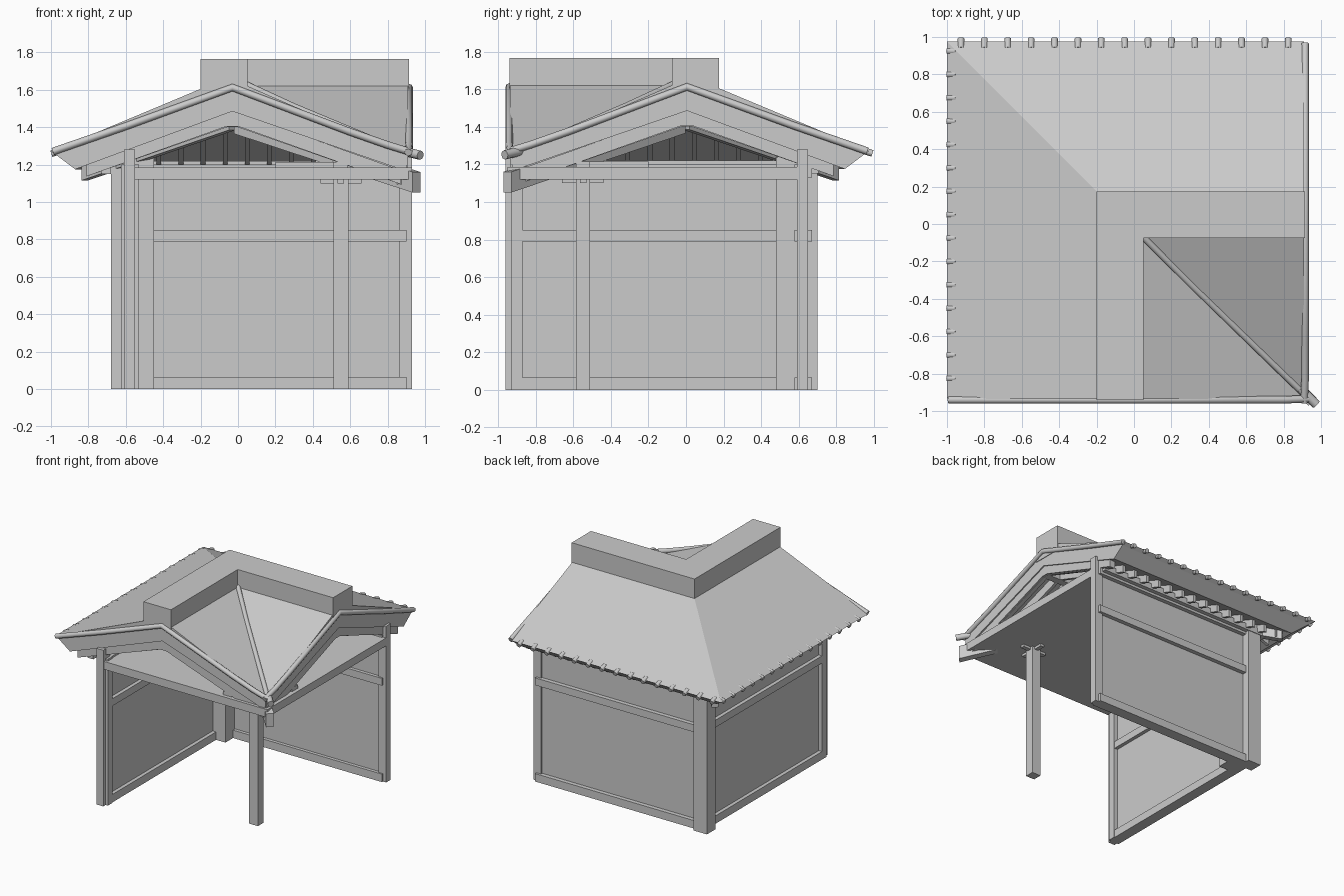
import bpy, bmesh, math
from mathutils import Vector

if "Cube" in bpy.data.objects:
    bpy.data.objects.remove(bpy.data.objects["Cube"])

D = 0.025        # the two roof arms mirror across the diagonal y = -x - D
Y0 = -0.935      # gable plane of the front arm
RX = -0.03       # ridge line of the front arm


def swap(v):
    return Vector((-v[1] - D, -v[0] - D, v[2]))


def add_mesh(name, solids, both=False):
    """Each solid is a pair of matching end loops; 'both' adds the other arm."""
    for k in range(2 if both else 1):
        bm = bmesh.new()
        for a, b in solids:
            va = [bm.verts.new(swap(p) if k else p) for p in a]
            vb = [bm.verts.new(swap(p) if k else p) for p in b]
            bm.faces.new(va)
            bm.faces.new(vb[::-1])
            for i in range(len(va)):
                j = (i + 1) % len(va)
                bm.faces.new((va[i], vb[i], vb[j], va[j]))
        bmesh.ops.recalc_face_normals(bm, faces=bm.faces)
        me = bpy.data.meshes.new(name)
        bm.to_mesh(me)
        bm.free()
        ob = bpy.data.objects.new(name + ("_side" if k else ""), me)
        bpy.context.collection.objects.link(ob)


def prism(profile, y0, y1=None):
    """Extrude an (x, z) profile along y; with no y1 it stops at the mitre."""
    return ([(x, y0, z) for x, z in profile],
            [(x, -x - D if y1 is None else y1, z) for x, z in profile])


def box(x0, x1, y0, y1, z0, z1):
    return prism([(x0, z0), (x1, z0), (x1, z1), (x0, z1)], y0, y1)


def beam(p, q, w, h):
    p, q = Vector(p), Vector(q)
    d = q - p
    s = Vector((-d.y, d.x, 0)).normalized() * w / 2
    u = Vector((0, 0, h / 2))
    return [p - s - u, p + s - u, p + s + u, p - s + u], [q - s - u, q + s - u, q + s + u, q - s + u]


def pipe(name, pts, r, both=False):
    for k in range(2 if both else 1):
        cu = bpy.data.curves.new(name, 'CURVE')
        cu.dimensions = '3D'
        cu.bevel_depth, cu.bevel_resolution = r, 2
        cu.use_fill_caps = True
        sp = cu.splines.new('POLY')
        sp.points.add(len(pts) - 1)
        for pt, c in zip(sp.points, pts):
            pt.co = (*(swap(c) if k else c), 1)
        ob = bpy.data.objects.new(name + ("_side" if k else ""), cu)
        bpy.context.collection.objects.link(ob)


def under(x):    # underside height of the rafters
    return 1.41 - 0.35 * abs(x - RX)


# roof arms, mitred at hip and valley, with slanted eave
add_mesh("roof", [prism([(-1, 1.27), (-0.2, 1.605), (RX, 1.64), (0.05, 1.62), (0.905, 1.25),
                         (0.9, 1.165), (RX, 1.485), (-0.87, 1.175), (-0.97, 1.25)], Y0)], True)

# heavy ridge cap
add_mesh("ridge_cap", [prism([(-0.2, 1.55), (0.05, 1.55), (0.05, 1.765), (-0.2, 1.765)], Y0 - 0.005)], True)

# rafters below the roof, cut at the hip and valley lines
rafters = []
for i in range(15):
    y = -0.9 + i * 0.118
    for a, b in ((-0.81, min(RX, -y - D)), (RX, -y - D)):
        if b - a > 0.03:
            rafters.append(prism([(a, under(a)), (b, under(b)), (b, under(b) + 0.08),
                                  (a, under(a) + 0.08)], y - 0.0125, y + 0.0125))
add_mesh("rafters", rafters, True)

# deeper end rafter and ridge beam in each gable
add_mesh("gable_rafter", [prism([(-0.81, under(-0.81)), (RX - 0.03, 1.405), (RX + 0.03, 1.405),
                                 (0.87, under(0.87)), (0.87, 1.17), (RX, 1.49), (-0.81, 1.2)],
                                Y0 + 0.01, Y0 + 0.06)], True)
add_mesh("ridge_beam", [prism([(RX - 0.03, 1.4), (RX + 0.03, 1.4), (RX + 0.03, 1.49),
                               (RX - 0.03, 1.49)], Y0 + 0.02)], True)
add_mesh("eave_purlin", [prism([(-0.73, 1.15), (-0.68, 1.15), (-0.68, 1.2), (-0.73, 1.2)], Y0 + 0.03)], True)

# diagonal hip and valley rafters
add_mesh("valley_rafter", [beam((0, -0.025, 1.42), (0.955, -0.95, 1.105), 0.06, 0.11)])
add_mesh("hip_rafter", [beam((-0.03, 0.0, 1.43), (-0.82, 0.795, 1.16), 0.05, 0.09)])

# round edge tiles on gables, valley and eave ends
pipe("gable_edge_roll", [(-0.99, -0.94, 1.27), (-0.6, -0.94, 1.405), (RX, -0.94, 1.612),
                         (0.6, -0.94, 1.375), (0.8, -0.94, 1.305), (0.93, -0.935, 1.265)], 0.02, True)
pipe("valley_roll", [(0.05, -0.07, 1.625), (0.3, -0.32, 1.51), (0.9, -0.9, 1.26)], 0.018)
pipe("valley_end_tile", [(0.89, -0.88, 1.27), (0.975, -0.965, 1.25)], 0.025)
for i in range(15):
    t = -0.925 + i * 0.125
    pipe("back_eave_tile", [(t, 0.94, 1.275), (t, 0.992, 1.258)], 0.018)
    pipe("left_eave_tile", [(-0.95, -t, 1.275), (-0.998, -t, 1.258)], 0.018)

# flat ceiling with edge beams
add_mesh("ceiling", [box(-0.55, 0.93, -0.95, 0.6, 1.12, 1.185)])

# walls
add_mesh("left_wall", [box(-0.595, -0.565, -0.92, 0.6, 0, 1.22)])
add_mesh("back_wall", [box(-0.58, 0.9, 0.605, 0.635, 0, 1.22)])

# horizontal rails along both walls
for z0, z1, part in ((0, 0.065, "sill"), (0.79, 0.85, "mid"), (1.13, 1.2, "top")):
    add_mesh(part + "_rail_left", [box(-0.625, -0.535, -0.9, 0.6, z0, z1)])
    add_mesh(part + "_rail_back", [box(-0.58, 0.9, 0.578, 0.67, z0, z1)])

# posts
add_mesh("corner_post_outer", [box(-0.68, -0.56, 0.59, 0.7, 0, 1.24)])
add_mesh("corner_post_inner", [box(-0.565, -0.45, 0.48, 0.6, 0, 1.24)])
add_mesh("left_end_post", [box(-0.61, -0.55, -0.96, -0.87, 0, 1.28)])
add_mesh("left_end_jamb", [box(-0.625, -0.53, -0.93, -0.87, 0, 1.2)])
add_mesh("back_end_post", [box(0.86, 0.93, 0.59, 0.65, 0, 1.28)])
add_mesh("free_post", [box(0.51, 0.59, -0.585, -0.51, 0, 1.13)])

# small brackets on the free post
add_mesh("post_bracket_low", [box(0.44, 0.66, -0.565, -0.53, 1.1, 1.125),
                              box(0.533, 0.567, -0.66, -0.44, 1.1, 1.125)])
add_mesh("post_bracket_high", [box(0.51, 0.585, -0.92, -0.2, 1.18, 1.215),
                               box(0.2, 0.9, -0.585, -0.51, 1.18, 1.215)])
